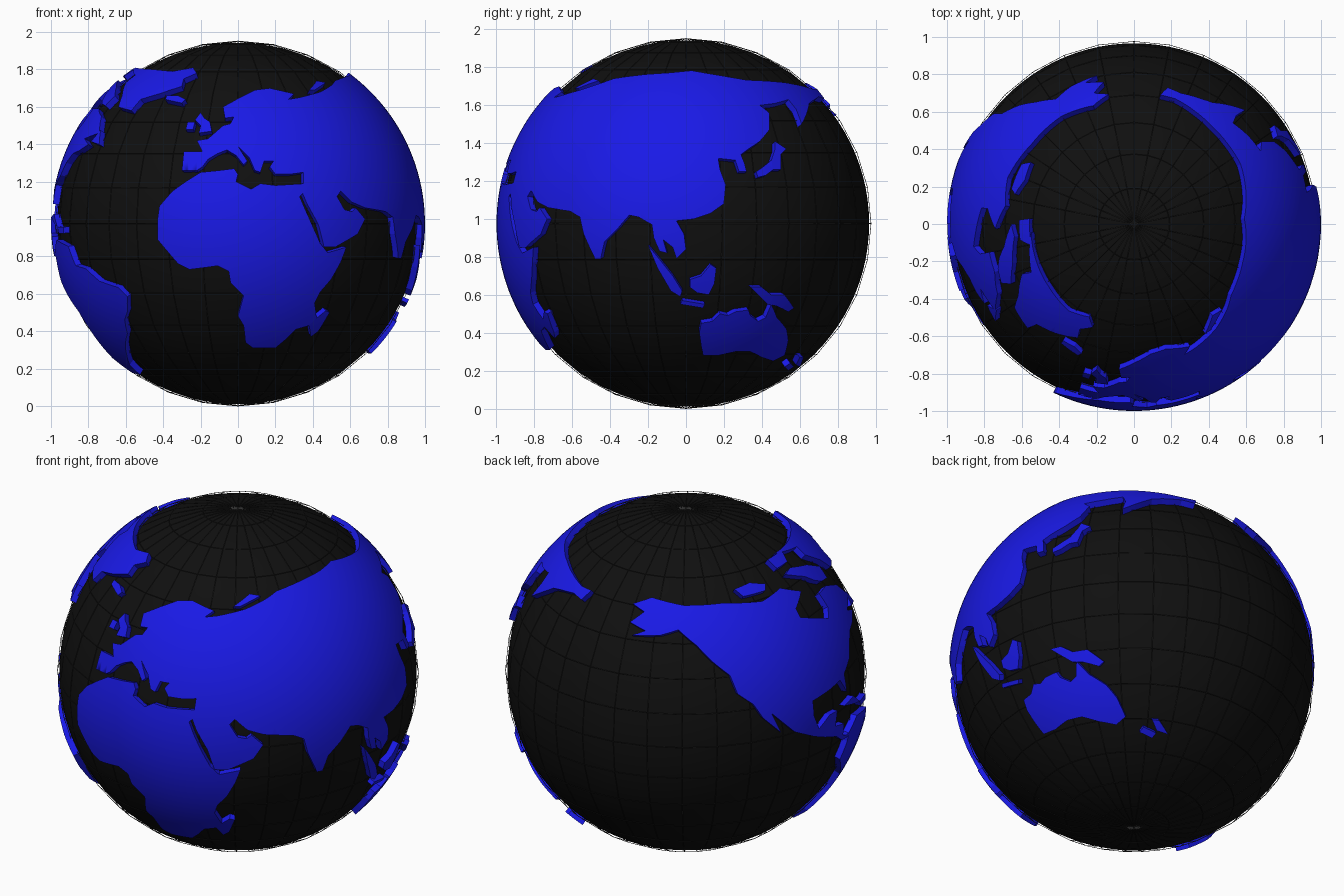
import bpy, bmesh, math
from mathutils import Vector
from mathutils.geometry import delaunay_2d_cdt

if "Cube" in bpy.data.objects:
    bpy.data.objects.remove(bpy.data.objects["Cube"])

CZ, R_LAND, R_IN, R_SEA, R_WIRE = 0.976, 1.0, 0.945, 0.966, 0.976
STEP = 3.0  # degrees between surface points


def material(name, rgb):
    m = bpy.data.materials.new(name)
    m.diffuse_color = (*rgb, 1)
    m.use_nodes = True
    m.node_tree.nodes["Principled BSDF"].inputs["Base Color"].default_value = m.diffuse_color
    return m


blue = material("blue", (0.01, 0.01, 0.8))
black = material("black", (0.005, 0.005, 0.005))
grey = material("dark_grey", (0.03, 0.03, 0.03))


# Coast points are given in hundredths on a view; convert to (longitude, latitude), front = 0
def to_angles(x, y, z):
    return math.degrees(math.atan2(x, -y)), math.degrees(math.asin(z))


def depth(a, b):
    k = min(1.0, 0.999 / math.hypot(a, b))
    return a * k, b * k, math.sqrt(1 - (a * k) ** 2 - (b * k) ** 2)


def front(*pts):
    out = []
    for x, z in pts:
        a, b, d = depth(x / 100, z / 100 - CZ)
        out.append(to_angles(a, -d, b))
    return out


def right(*pts):
    out = []
    for y, z in pts:
        a, b, d = depth(y / 100, z / 100 - CZ)
        out.append(to_angles(d, a, b))
    return out


def top(*pts):
    out = []
    for x, y in pts:
        a, b, d = depth(x / 100, y / 100)
        out.append(to_angles(a, b, d))
    return out


def on_sphere(lon, lat, r):
    lo, la = math.radians(lon), math.radians(lat)
    return Vector((math.sin(lo) * math.cos(la) * r, -math.cos(lo) * math.cos(la) * r,
                   CZ + math.sin(la) * r))


# Raised slab on the sphere made from one or more coast outlines
def land(name, *outlines):
    pts, faces = [], []
    for line in outlines:
        start = len(pts)
        for a, b in zip(line, line[1:] + line[:1]):
            a, b = Vector(a), Vector(b)
            n = max(1, math.ceil((b - a).length / STEP))
            pts += [a.lerp(b, i / n) for i in range(n)]
        faces.append(list(range(start, len(pts))))
    xs, ys = [p.x for p in pts], [p.y for p in pts]
    for i in range(int(min(xs) // STEP), int(max(xs) // STEP) + 1):
        for j in range(int(min(ys) // STEP), int(max(ys) // STEP) + 1):
            pts.append(Vector(((i + 0.5) * STEP, (j + 0.5) * STEP)))
    v, _, tris, *_ = delaunay_2d_cdt(pts, [], faces, 1, 1e-4)
    bm = bmesh.new()
    outer = [bm.verts.new(on_sphere(p.x, p.y, R_LAND)) for p in v]
    inner = [bm.verts.new(on_sphere(p.x, p.y, R_IN)) for p in v]
    directed = {(t[i], t[(i + 1) % 3]) for t in tris for i in range(3)}
    for t in tris:
        bm.faces.new([outer[i] for i in t]).smooth = True
        bm.faces.new([inner[i] for i in reversed(t)])
    for a, b in directed:
        if (b, a) not in directed:
            bm.faces.new((outer[b], outer[a], inner[a], inner[b]))
            bm.edges.get((outer[a], outer[b])).smooth = False
    bmesh.ops.delete(bm, geom=[q for q in bm.verts if not q.link_faces], context='VERTS')
    bmesh.ops.recalc_face_normals(bm, faces=bm.faces)
    me = bpy.data.meshes.new(name)
    bm.to_mesh(me)
    bm.free()
    me.materials.append(blue)
    bpy.context.collection.objects.link(bpy.data.objects.new(name, me))


# Ocean ball and the coarse grid of wires around it
bpy.ops.mesh.primitive_uv_sphere_add(segments=96, ring_count=48, radius=R_SEA, location=(0, 0, CZ))
sea = bpy.context.object
sea.name = "ocean_ball"
sea.data.materials.append(black)
bpy.ops.object.shade_smooth()
bpy.ops.mesh.primitive_uv_sphere_add(segments=32, ring_count=16, radius=R_WIRE, location=(0, 0, CZ))
grid = bpy.context.object
grid.name = "grid_wires"
grid.data.materials.append(grey)
wire = grid.modifiers.new("wire", 'WIREFRAME')
wire.thickness = 0.003

# Africa
africa = front((-28, 120), (-20, 125), (-10, 126), (-2, 127), (0, 124), (-1, 120), (7, 116), (12, 119),
               (20, 118), (36, 119), (36, 115), (33, 112), (36, 105), (40, 96), (44, 87), (48, 82),
               (58, 85), (55, 77), (50, 68), (44, 61), (41, 55), (42, 47), (38, 43), (31, 41), (26, 36),
               (20, 31), (8, 31), (4, 34), (3, 43), (0, 48), (3, 59), (-4, 66), (-5, 72), (-11, 75),
               (-18, 74), (-26, 73), (-32, 76), (-38, 83), (-43, 89), (-43, 100), (-42, 107), (-35, 115))
# Europe, from the Levant round to the Arctic
europe = front((35, 118), (35, 125), (28, 124), (20, 124), (17, 128), (19, 131), (14, 131), (12, 125),
               (9, 126), (6, 133), (0, 139), (5, 131), (3, 129), (-1, 134), (-6, 137), (-11, 135),
               (-16, 132), (-19, 128), (-22, 126), (-30, 126), (-29, 136), (-19, 136), (-22, 142),
               (-16, 143), (-8, 150), (-4, 151), (-2, 155), (2, 151), (11, 151), (13, 155), (18, 155),
               (13, 157), (13, 163), (7, 161), (8, 157), (5, 153), (1, 155), (-7, 154), (-8, 160),
               (1, 165), (9, 169), (17, 170), (30, 167), (27, 164), (33, 165), (44, 168))
# Arctic coast, Pacific coast, then back along the Indian Ocean
siberia = top((50, -45), (52, -38), (55, -31), (58, -21), (60, -8), (59, 3), (60, 13), (57, 32), (50, 43),
              (42, 52), (33, 60), (22, 67), (14, 69), (18, 73), (25, 70), (36, 67))
east_asia = right((65, 161), (61, 150), (58, 158), (54, 163), (47, 161), (39, 160), (44, 156), (44, 147),
                  (39, 141), (33, 137), (29, 134), (31, 129), (32, 125), (28, 125), (26, 131), (17, 132),
                  (18, 126), (21, 118), (20, 108), (13, 103), (4, 100), (-5, 99), (-1, 92), (0, 84),
                  (-5, 79), (-7, 85), (-12, 89), (-10, 82), (-14, 83), (-17, 90), (-18, 97), (-25, 101),
                  (-30, 102), (-36, 95), (-43, 88), (-45, 79), (-48, 79), (-54, 92), (-56, 101), (-61, 104))
arabia = front((68, 106), (61, 109), (55, 115), (53, 112), (57, 105), (61, 104), (63, 106), (68, 100),
               (64, 92), (52, 85), (46, 85), (43, 97), (37, 108), (34, 115))
land("old_world", africa, europe + siberia + east_asia + arabia)

# Americas, in degrees
north_america = [(-169, 45), (-163, 43), (-168, 39), (-161, 37), (-166, 35), (-155, 36), (-148, 38), (-141, 33),
                 (-136, 28), (-130, 23), (-128, 17), (-123, 13), (-120, 8), (-114, 2), (-117, 9), (-109, 1),
                 (-101, -3), (-96, -5), (-90, -7), (-86, -10), (-82, -10), (-86, -8), (-86, -4), (-91, -3),
                 (-90, 2), (-94, 2), (-99, -1), (-101, 4), (-101, 9), (-93, 10), (-87, 11), (-84, 6),
                 (-84, 12), (-79, 15), (-76, 19), (-72, 22), (-67, 23), (-62, 25), (-67, 27), (-58, 29),
                 (-63, 35), (-66, 36), (-71, 38), (-79, 38), (-79, 33), (-82, 30), (-87, 32), (-96, 35),
                 (-96, 38), (-88, 42), (-98, 46), (-110, 44), (-128, 46), (-146, 46), (-161, 48)]
south_america = [(-86, -9), (-82, -9), (-77, -5), (-66, -7), (-63, -13), (-57, -14), (-51, -18), (-43, -20),
                 (-40, -23), (-42, -28), (-45, -31), (-47, -36), (-53, -41), (-56, -44), (-62, -49),
                 (-63, -54), (-70, -53), (-75, -46), (-74, -34), (-75, -28), (-80, -23), (-84, -18),
                 (-82, -12), (-82, -10)]
land("americas", north_america, south_america)
land("arctic_islands",
     [(-66, 39), (-64, 43), (-72, 47), (-84, 50), (-90, 49), (-80, 45), (-76, 42), (-72, 40)],
     [(-106, 47), (-104, 49), (-112, 51), (-121, 50), (-118, 47)],
     [(-82, 52), (-78, 56), (-93, 56), (-92, 52)])
land("caribbean_islands", [(-86, 2), (-80, 3), (-75, -1), (-79, 0)],
     [(-75, -1), (-69, -1), (-69, -3), (-74, -3)])
land("newfoundland", [(-61, 26), (-55, 25), (-58, 30)])
land("greenland", front((-64, 160), (-57, 158), (-52, 164), (-42, 167), (-30, 171), (-29, 175), (-22, 178),
                        (-24, 181), (-35, 179), (-45, 180), (-55, 181), (-55, 177), (-60, 173), (-62, 166)))

# North Atlantic and Arctic islands
land("britain", front((-21, 146), (-14, 147), (-15, 152), (-18, 154), (-20, 157), (-23, 153), (-20, 150)))
land("ireland", front((-28, 148), (-24, 148), (-23, 152), (-27, 152)))
land("iceland", front((-39, 164), (-30, 162), (-28, 164), (-32, 166), (-38, 166)))
land("north_russian_island", front((38, 169), (42, 174), (47, 173), (44, 171), (41, 169)))

# Indian Ocean and Pacific islands
land("madagascar", front((39, 37), (43, 40), (49, 50), (47, 51), (42, 47), (38, 43)))
land("japan", right((37, 125), (40, 127), (45, 131), (47, 137), (47, 141), (53, 137), (50, 134), (50, 126),
                    (46, 126), (42, 123), (38, 122)))
land("sumatra", right((-20, 86), (-15, 80), (-7, 70), (-2, 62), (-3, 59), (-8, 62), (-15, 74)))
land("java", right((-2, 57), (10, 55), (9, 53), (-3, 55)))
land("borneo", right((2, 68), (8, 70), (13, 76), (16, 74), (15, 66), (12, 60), (6, 61), (2, 64)))
land("new_guinea", right((34, 64), (40, 64), (45, 60), (52, 60), (57, 53), (54, 51), (48, 54), (43, 55), (38, 60)))
land("australia", right((7, 40), (8, 45), (14, 46), (18, 50), (22, 49), (26, 51), (33, 52), (34, 49), (38, 46),
                        (42, 48), (45, 55), (48, 48), (53, 42), (54, 36), (52, 28), (46, 25), (40, 27),
                        (34, 30), (26, 30), (17, 28), (9, 28), (8, 33)))
land("new_zealand", right((52, 22), (55, 24), (57, 22), (54, 20)), right((58, 23), (60, 27), (62, 27), (60, 22)))
